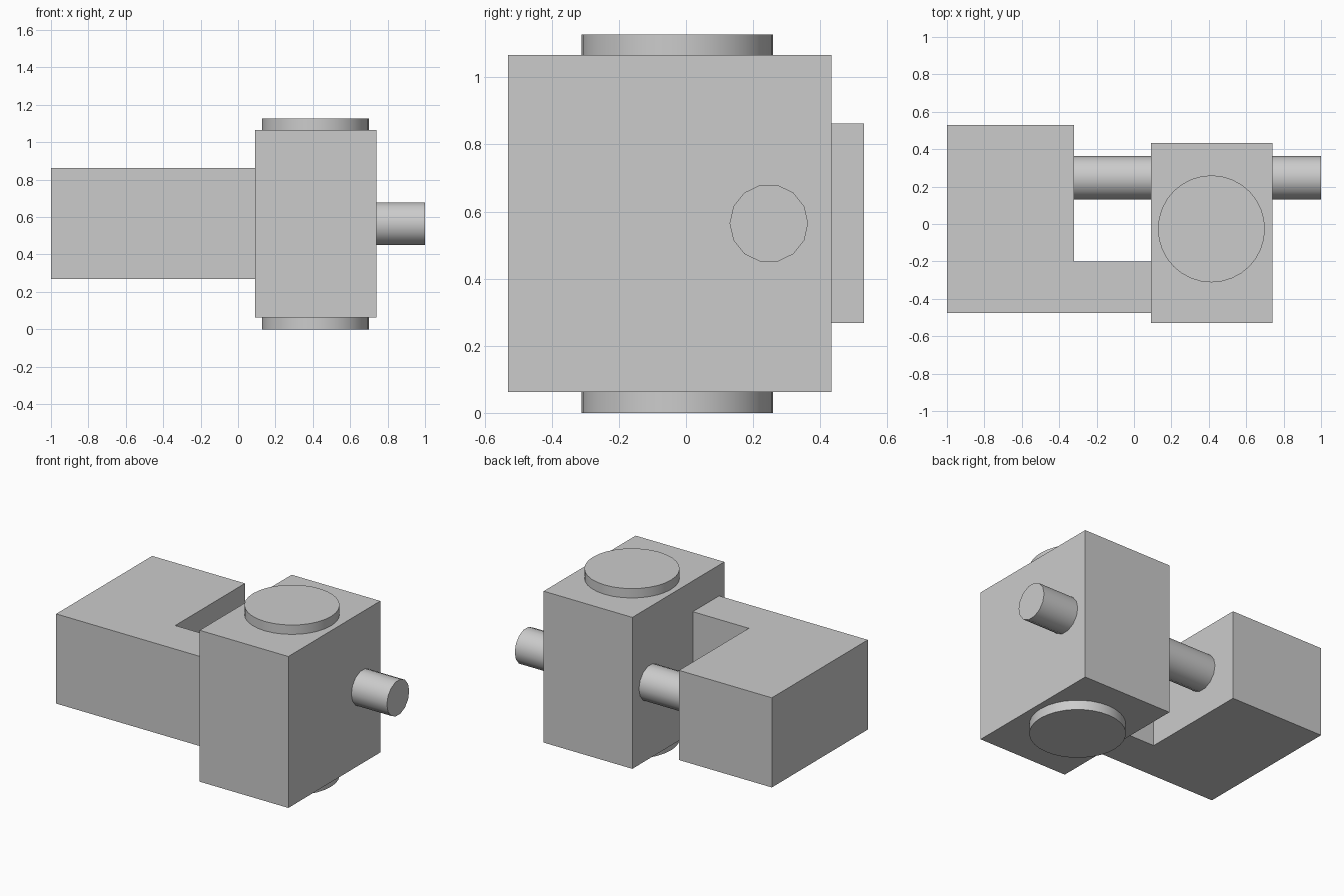
import bpy
import bmesh
from math import pi, radians
from mathutils import Matrix

cube = bpy.data.objects.get("Cube")
if cube:
    bpy.data.objects.remove(cube, do_unlink=True)

# Single plain grey
grey = bpy.data.materials.new("plain grey")
grey.use_nodes = True
colour = (0.6, 0.6, 0.6, 1)
grey.diffuse_color = colour
grey.node_tree.nodes["Principled BSDF"].inputs["Base Color"].default_value = colour


def add_object(name, bm, smooth=False):
    bmesh.ops.recalc_face_normals(bm, faces=bm.faces)
    mesh = bpy.data.meshes.new(name)
    bm.to_mesh(mesh)
    bm.free()
    mesh.materials.append(grey)
    obj = bpy.data.objects.new(name, mesh)
    bpy.context.collection.objects.link(obj)
    if smooth:
        bpy.ops.object.select_all(action='DESELECT')
        obj.select_set(True)
        bpy.context.view_layer.objects.active = obj
        bpy.ops.object.shade_smooth_by_angle(angle=radians(40))
    return obj


def prism(name, outline, bottom, top):
    """Extrude a flat outline upwards."""
    bm = bmesh.new()
    face = bm.faces.new([bm.verts.new((x, y, bottom)) for x, y in outline])
    extruded = bmesh.ops.extrude_face_region(bm, geom=[face])
    verts = [v for v in extruded["geom"] if isinstance(v, bmesh.types.BMVert)]
    bmesh.ops.translate(bm, verts=verts, vec=(0, 0, top - bottom))
    return add_object(name, bm)


def cylinder(name, sides, radius, length, centre, turn):
    bm = bmesh.new()
    bmesh.ops.create_cone(bm, cap_ends=True, segments=sides, radius1=radius,
                          radius2=radius, depth=length,
                          matrix=Matrix.Translation(centre) @ turn)
    return add_object(name, bm, smooth=True)


# Upright main block
prism("main_block", [(0.09, -0.53), (0.74, -0.53), (0.74, 0.433), (0.09, 0.433)],
      0.063, 1.066)

# L-shaped side block with an arm that meets the main block
prism("side_block", [(-1, -0.475), (0.09, -0.475), (0.09, -0.2), (-0.32, -0.2),
                     (-0.32, 0.53), (-1, 0.53)], 0.268, 0.862)

# Vertical drum showing above and below the main block
cylinder("drum", 32, 0.286, 1.128, (0.414, -0.026, 0.564), Matrix.Identity(4))

# Horizontal rod through the main block, with a vertex at its top
rod_turn = Matrix.Rotation(pi / 2, 4, 'Y')
rod_turn = rod_turn @ Matrix.Rotation(pi / 2, 4, 'Z') @ Matrix.Rotation(pi / 2, 4, 'Z')
rod_turn = rod_turn @ Matrix.Rotation(pi / 2, 4, 'Z')
top_vertex = Matrix.Rotation(pi / 2, 4, 'Z')
cylinder("rod", 14, 0.117, 1.34, (0.33, 0.247, 0.565), rod_turn @ top_vertex)
